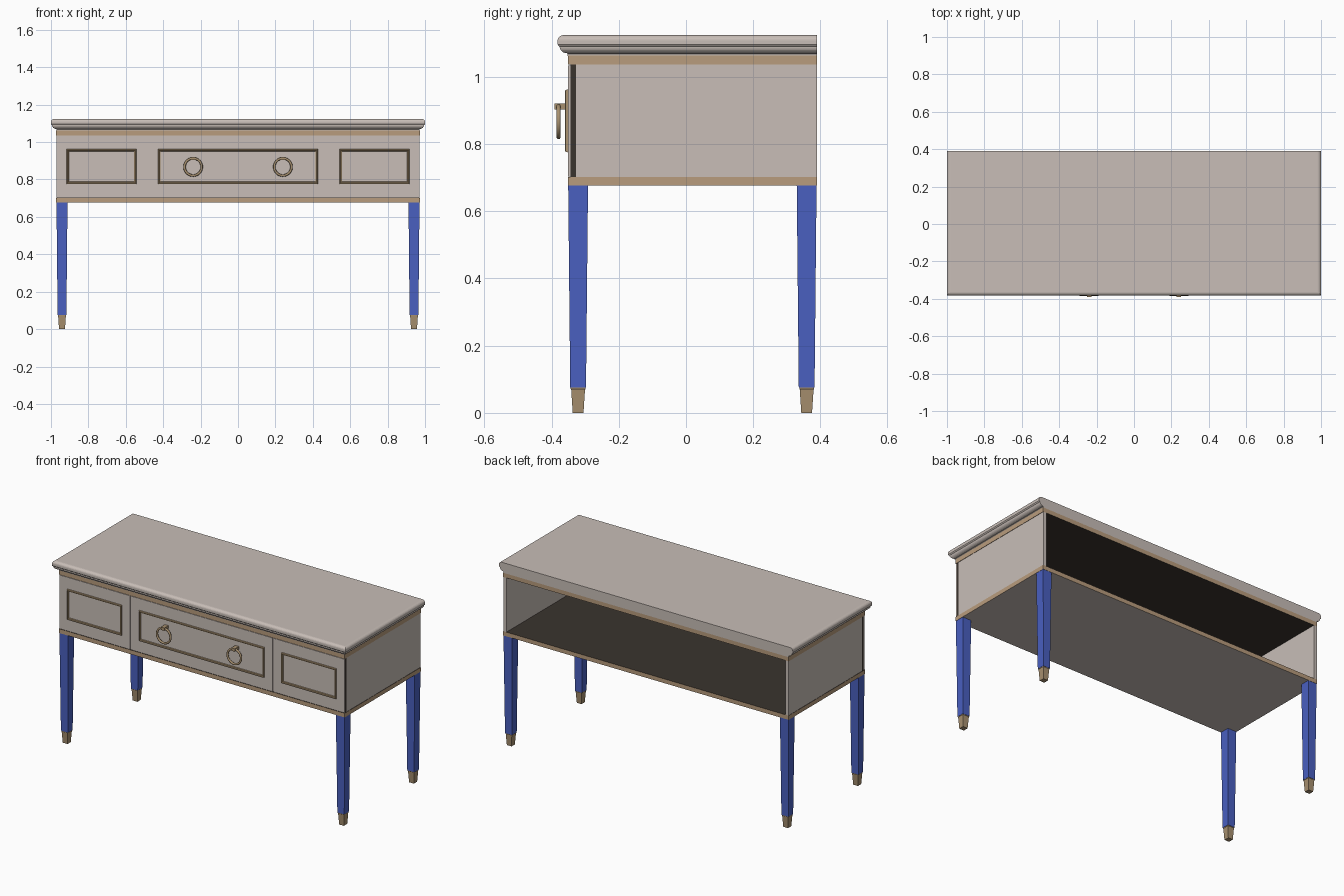
import bpy, bmesh, math
from mathutils import Matrix, Vector

if "Cube" in bpy.data.objects:
    bpy.data.objects.remove(bpy.data.objects["Cube"])


def material(name, rgb):
    m = bpy.data.materials.new(name)
    m.diffuse_color = (*rgb, 1)
    m.use_nodes = True
    m.node_tree.nodes["Principled BSDF"].inputs["Base Color"].default_value = m.diffuse_color
    return m


CREAM = material("warm grey paint", (0.58, 0.515, 0.475))
TAN = material("tan trim", (0.485, 0.335, 0.205))
BRASS = material("aged brass", (0.39, 0.28, 0.16))
BLUE = material("blue paint", (0.068, 0.117, 0.53))
DARK = material("dark interior", (0.042, 0.034, 0.027))


def finish(name, bm, *mats):
    bmesh.ops.recalc_face_normals(bm, faces=bm.faces)
    me = bpy.data.meshes.new(name)
    bm.to_mesh(me)
    bm.free()
    for m in mats:
        me.materials.append(m)
    ob = bpy.data.objects.new(name, me)
    bpy.context.collection.objects.link(ob)
    return ob


def box(name, lo, hi, *mats, rule=None):
    bm = bmesh.new()
    lo, hi = Vector(lo), Vector(hi)
    bmesh.ops.create_cube(bm, size=1, matrix=Matrix.Translation((lo + hi) / 2)
                          @ Matrix.Diagonal((*(hi - lo), 1)))
    bm.normal_update()
    if rule:
        for f in bm.faces:
            f.material_index = rule(f.normal)
    return finish(name, bm, *mats)


def loft(name, rings, mat, caps=True, wrap=True):
    """Skin a list of equal-length point loops."""
    bm = bmesh.new()
    rows = [[bm.verts.new(p) for p in r] for r in rings]
    n = len(rows[0])
    for a, b in zip(rows, rows[1:]):
        for i in range(n if wrap else n - 1):
            j = (i + 1) % n
            bm.faces.new((a[i], a[j], b[j], b[i]))
    if caps:
        bm.faces.new(rows[0])
        bm.faces.new(rows[-1])
    if not wrap:  # flat back of an open sweep
        bm.faces.new([r[0] for r in rows] + [r[-1] for r in reversed(rows)])
    return finish(name, bm, mat)


# Table top: moulded on the front and sides, flat at the back
YB = 0.39
profile = [(0.030, 1.062), (0.030, 1.068)]
profile += [(0.006 + 0.022 * (1 - math.sin(t)), 1.090 - 0.020 * math.cos(t))
            for t in [math.pi / 2 * k / 6 for k in range(7)]]
profile += [(0.003, 1.092), (0.0, 1.096), (0.0, 1.108)]
profile += [(0.018 * (1 - math.cos(t)), 1.108 + 0.016 * math.sin(t))
            for t in [math.pi / 2 * k / 5 for k in range(1, 6)]]
rings = []
for o, z in profile:
    x, y = 1 - o, -0.382 + o
    rings.append([(-x, YB, z), (-x, y, z), (x, y, z), (x, YB, z)])
loft("table_top", rings, CREAM, wrap=False)

# Tan bands closing the case above and below, with painted inner faces
box("upper_band", (-0.972, -0.351, 1.036), (0.972, YB, 1.063), TAN, DARK,
    rule=lambda n: 1 if n.z < -0.5 else 0)
box("lower_band", (-0.972, -0.351, 0.676), (0.972, YB, 0.702), TAN, DARK, CREAM,
    rule=lambda n: 1 if n.z > 0.5 else 2 if n.z < -0.5 else 0)

# Case: open at the back
for s, side in ((-1, "left"), (1, "right")):
    x0, x1 = sorted((s * 0.95, s * 0.97))
    box(side + "_side_panel", (x0, -0.328, 0.702), (x1, YB, 1.036), CREAM)
box("front_backing", (-0.969, -0.343, 0.702), (0.969, -0.327, 1.036), DARK)


# Drawer fronts, dividers and raised frames
def frame(name, x0, x1, z0, z1):
    steps = [(0, -0.350), (0.002, -0.358), (0.005, -0.360), (0.008, -0.356),
             (0.012, -0.355), (0.014, -0.350)]
    loft(name, [[(x0 + d, y, z0 + d), (x1 - d, y, z0 + d),
                 (x1 - d, y, z1 - d), (x0 + d, y, z1 - d)] for d, y in steps],
         BRASS, caps=False)


for name, x0, x1 in (("left", -0.97, -0.490), ("centre", -0.480, 0.480),
                     ("right", 0.490, 0.97)):
    box(name + "_drawer_front", (x0, -0.351, 0.704), (x1, -0.343, 1.034), CREAM)
    frame(name + "_drawer_frame", x0 + 0.053, x1 - 0.053, 0.775, 0.963)
for s, side in ((-1, "left"), (1, "right")):
    box(side + "_divider", (s * 0.485 - 0.003, -0.347, 0.704),
        (s * 0.485 + 0.003, -0.342, 1.034), CREAM)

# Ring pulls
for s, side in ((-1, "left"), (1, "right")):
    bpy.ops.mesh.primitive_torus_add(location=(s * 0.24, -0.379, 0.867),
                                     rotation=(math.pi / 2, 0, 0),
                                     major_segments=40, minor_segments=10,
                                     major_radius=0.046, minor_radius=0.0065)
    ring = bpy.context.object
    ring.name = side + "_ring_pull"
    ring.data.materials.append(BRASS)
    bpy.ops.object.shade_smooth()
    box(side + "_pull_post", (s * 0.24 - 0.012, -0.391, 0.903),
        (s * 0.24 + 0.012, -0.350, 0.921), BRASS)

# Tapered legs with brass feet
def square(cx, cy, h, z):
    return [(cx - h, cy - h, z), (cx + h, cy - h, z),
            (cx + h, cy + h, z), (cx - h, cy + h, z)]


for cy, row in ((-0.321, "front"), (0.359, "back")):
    for s, side in ((-1, "left"), (1, "right")):
        cx, tag = s * 0.941, row + "_" + side
        loft(tag + "_leg", [square(cx, cy, h, z) for h, z in
                            ((0.0235, 0.075), (0.0295, 0.677))], BLUE)
        loft(tag + "_foot", [square(cx, cy, h, z) for h, z in
                             ((0.016, 0), (0.0205, 0.069), (0.022, 0.071),
                              (0.022, 0.076))], BRASS)
